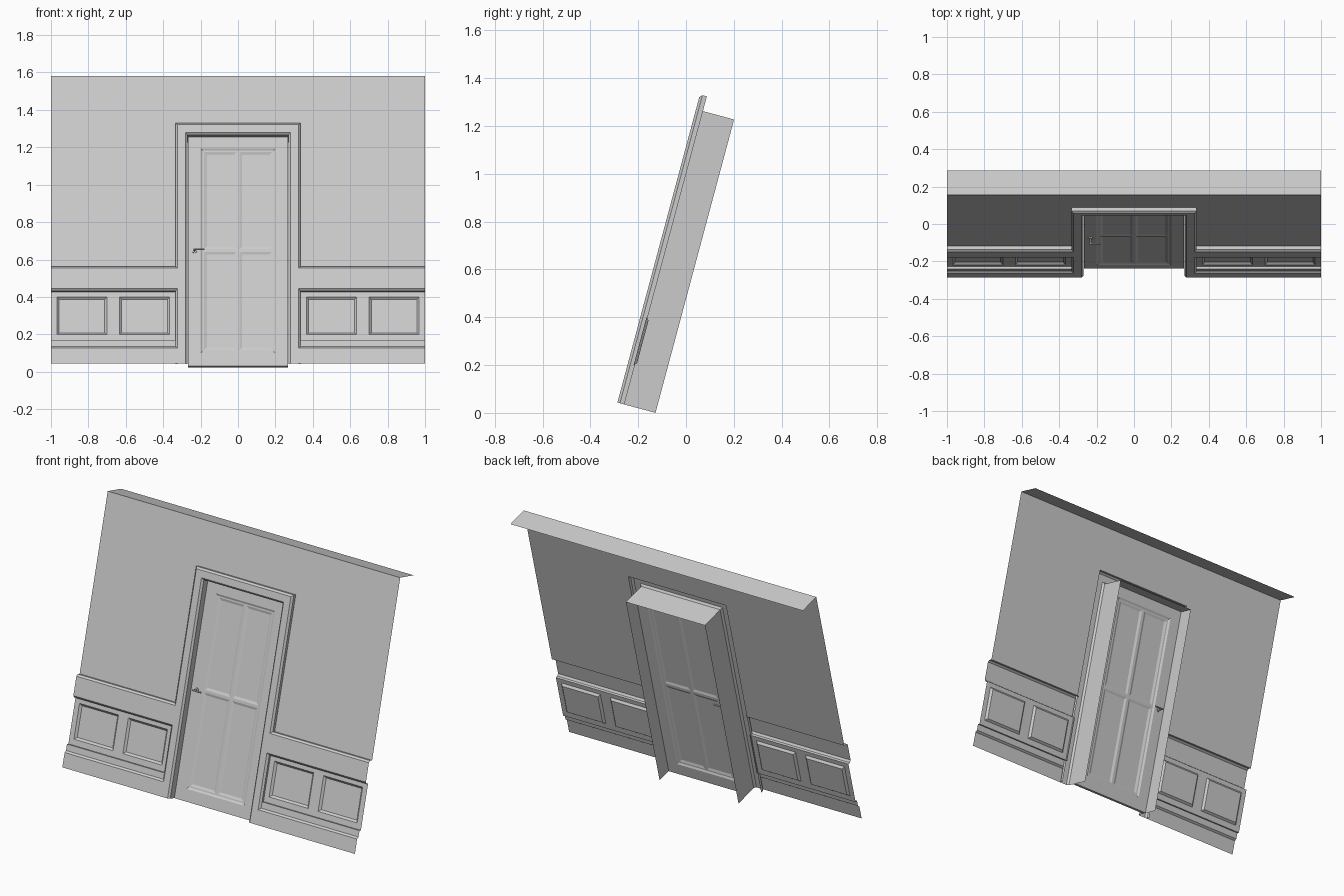
import bpy, bmesh, math
from mathutils import Matrix, Vector

if "Cube" in bpy.data.objects:
    bpy.data.objects.remove(bpy.data.objects["Cube"])

TILT = math.radians(-15)
BASE = (0, -0.287, 0.043)
WALL_W, BACK_W, DOOR_W, DOOR_T = 0.03, 0.165, 0.05, 0.025


def finish(name, bm, mirror=False):
    """Turn a bmesh in wall space (x, depth, height) into a leaning object."""
    me = bpy.data.meshes.new(name)
    bm.to_mesh(me)
    bm.free()
    ob = bpy.data.objects.new(name, me)
    bpy.context.collection.objects.link(ob)
    ob.location = BASE
    ob.rotation_euler.x = TILT
    if mirror:
        m = ob.modifiers.new("mirror", "MIRROR")
        m.use_axis[0] = True
        m.use_mirror_merge = False
    return ob


def grid(bm, xs, us, w, skip=()):
    """Front-facing sheet of quads; returns faces keyed by (column, row)."""
    v = [[bm.verts.new((x, w, u)) for x in xs] for u in us]
    return {(i, j): bm.faces.new((v[j][i], v[j][i + 1], v[j + 1][i + 1], v[j + 1][i]))
            for j in range(len(us) - 1) for i in range(len(xs) - 1) if (i, j) not in skip}


def strip(bm, profile, x0, x1):
    """Moulding profile (height, depth) run along x."""
    rows = [[bm.verts.new((x, w, u)) for x in (x0, x1)] for u, w in profile]
    for a, b in zip(rows, rows[1:]):
        bm.faces.new((a[0], a[1], b[1], b[0]))


def inset(bm, faces, t, d):
    bmesh.ops.inset_individual(bm, faces=faces, thickness=t, depth=d, use_even_offset=True)


# wall sheet around the doorway, with the ledge running back along its top
bm = bmesh.new()
grid(bm, [-1, -0.334, 0.334, 1], [0.54, 1.334, 1.6], WALL_W, skip={(1, 0)})
strip(bm, [(1.6, WALL_W), (1.6, BACK_W)], -1, 1)
finish("wall", bm)

# door casing and deep jamb, one profile swept around the opening
bm = bmesh.new()
rails = []
for o, w in [(0, BACK_W), (0, 0.011), (0.011, 0), (0.053, 0), (0.064, 0.011), (0.064, WALL_W)]:
    x, u = 0.27 + o, 1.27 + o
    rails.append([bm.verts.new(p) for p in ((-x, w, 0), (-x, w, u), (x, w, u), (x, w, 0))])
for a, b in zip(rails, rails[1:]):
    for k in range(3):
        bm.faces.new((a[k], a[k + 1], b[k + 1], b[k]))
finish("door_casing", bm)

# baseboard with stepped top
bm = bmesh.new()
strip(bm, [(0, 0), (0.086, 0), (0.097, 0.011), (0.134, 0.011), (0.134, 0.025)], 0.323, 1)
finish("baseboard", bm, True)

# chair rail band
bm = bmesh.new()
strip(bm, [(0.405, 0.025), (0.405, 0.011), (0.416, 0), (0.529, 0), (0.54, 0.011), (0.54, WALL_W)], 0.323, 1)
finish("chair_rail", bm, True)

# wainscot field with two recessed panels per side
bm = bmesh.new()
f = grid(bm, [0.323, 0.366, 0.634, 0.701, 0.968, 1], [0.134, 0.169, 0.377, 0.405], 0.025)
bm.normal_update()
inset(bm, [f[1, 1], f[3, 1]], 0.012, -0.012)
finish("wainscot_panels", bm, True)

# door: recessed field split into four bevelled panes, same on both sides
bm = bmesh.new()
f = grid(bm, [-0.268, -0.2, 0, 0.2, 0.268], [0, 0.072, 0.642, 1.205, 1.269], DOOR_W)
bm.normal_update()
panes = [f[i, j] for i in (1, 2) for j in (1, 2)]
bmesh.ops.inset_region(bm, faces=panes, thickness=0.011, depth=-0.006,
                       use_even_offset=True, use_boundary=True)
bm.normal_update()
inset(bm, panes, 0.008, 0)
inset(bm, panes, 0.014, -0.005)
dup = bmesh.ops.duplicate(bm, geom=bm.verts[:] + bm.edges[:] + bm.faces[:])["geom"]
back_v = [g for g in dup if isinstance(g, bmesh.types.BMVert)]
for v in back_v:
    v.co.y = 2 * DOOR_W + DOOR_T - v.co.y
bmesh.ops.reverse_faces(bm, faces=[g for g in dup if isinstance(g, bmesh.types.BMFace)])
bmesh.ops.bridge_loops(bm, edges=[e for e in bm.edges if e.is_boundary])
bmesh.ops.recalc_face_normals(bm, faces=bm.faces[:])
finish("door", bm)


# lever handles on both faces of the door
def rod(bm, centre, r, length, axis):
    rot = Vector((0, 0, 1)).rotation_difference(Vector(axis)).to_matrix().to_4x4()
    bmesh.ops.create_cone(bm, cap_ends=True, segments=12, radius1=r, radius2=r, depth=length,
                          matrix=Matrix.Translation(centre) @ rot)


for name, face, s in (("front_handle", DOOR_W, -1), ("back_handle", DOOR_W + DOOR_T, 1)):
    bm = bmesh.new()
    hx, hu = -0.232, 0.638
    rod(bm, (hx, face + s * 0.003, hu), 0.013, 0.006, (0, 1, 0))
    rod(bm, (hx, face + s * 0.018, hu), 0.005, 0.036, (0, 1, 0))
    rod(bm, (hx + 0.024, face + s * 0.034, hu), 0.005, 0.058, (1, 0, 0))
    ob = finish(name, bm)
    bpy.context.view_layer.objects.active = ob
    ob.select_set(True)
    bpy.ops.object.shade_smooth_by_angle()
    ob.select_set(False)
